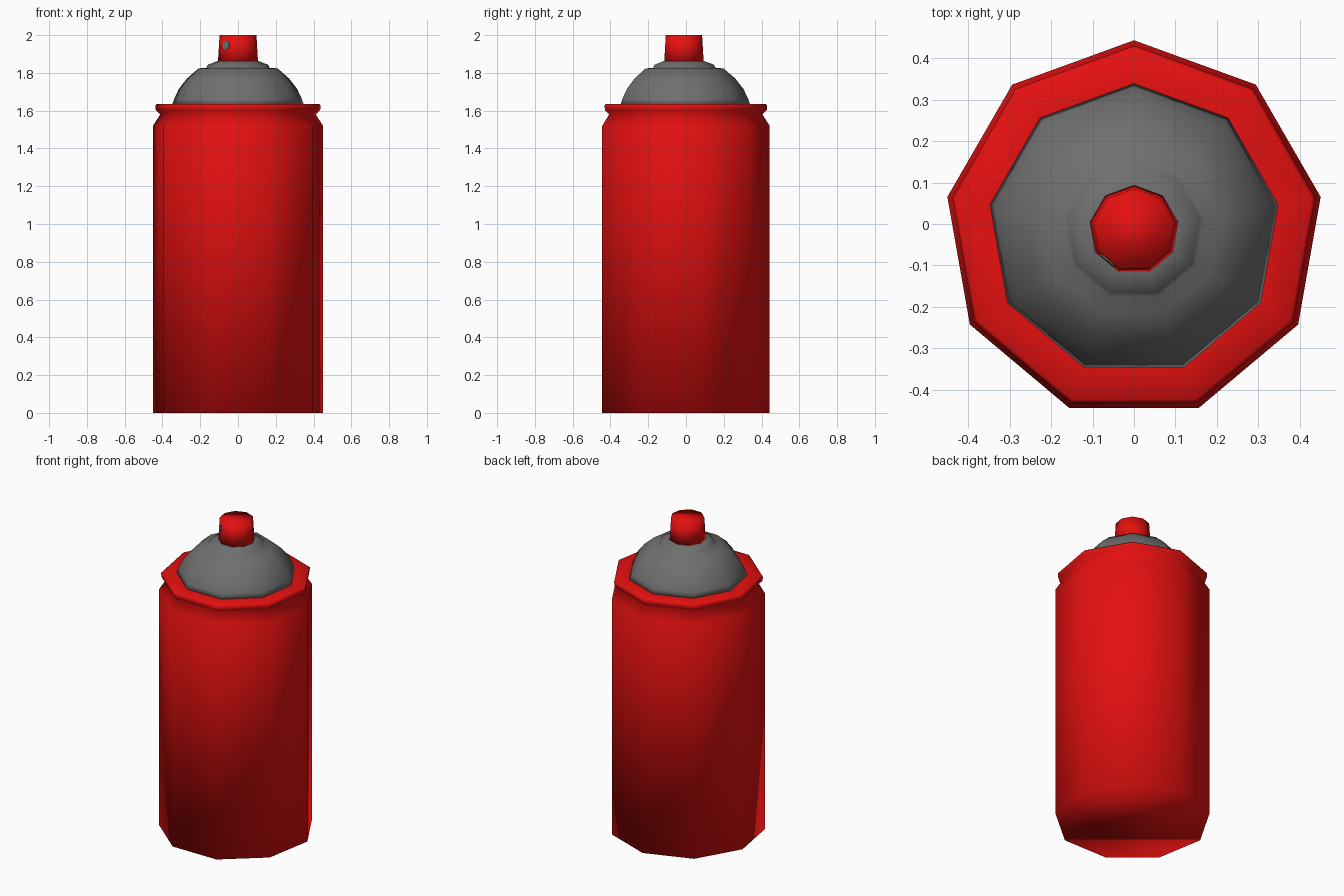
import bpy, bmesh, math
from mathutils import Matrix, Vector

if "Cube" in bpy.data.objects:
    bpy.data.objects.remove(bpy.data.objects["Cube"])

SIDES = 9
CY = -0.014  # nine-sided rings sit slightly off so the bounds are centred


def material(name, rgb):
    m = bpy.data.materials.new(name)
    m.diffuse_color = (*rgb, 1)
    m.use_nodes = True
    m.node_tree.nodes["Principled BSDF"].inputs["Base Color"].default_value = m.diffuse_color
    return m


red = material("red paint", (0.78, 0.005, 0.005))
grey = material("grey metal", (0.16, 0.16, 0.16))


def finish(name, bm, mat, smooth=True):
    bmesh.ops.recalc_face_normals(bm, faces=bm.faces)
    me = bpy.data.meshes.new(name)
    bm.to_mesh(me)
    bm.free()
    me.materials.append(mat)
    for p in me.polygons:
        p.use_smooth = smooth
    ob = bpy.data.objects.new(name, me)
    bpy.context.collection.objects.link(ob)
    return ob


def lathe(name, profile, mat):
    """Nine-sided turned solid from (radius, height) pairs, capped at both ends."""
    bm = bmesh.new()
    rings = []
    for r, z in profile:
        rings.append([bm.verts.new((r * math.cos(a), CY + r * math.sin(a), z))
                      for a in (math.pi / 2 + i * math.tau / SIDES for i in range(SIDES))])
    for lo, hi in zip(rings, rings[1:]):
        for i in range(SIDES):
            j = (i + 1) % SIDES
            bm.faces.new((lo[i], lo[j], hi[j], hi[i]))
    bm.faces.new(rings[0])
    bm.faces.new(rings[-1])
    return finish(name, bm, mat)


# Can body with pinched neck and rolled rim
lathe("can_body", [(0.457, 0), (0.457, 1.52), (0.418, 1.58), (0.442, 1.603),
                   (0.444, 1.628), (0.435, 1.636), (0.34, 1.634)], red)

# Domed metal shoulder with stepped valve seat
lathe("dome", [(0.354, 1.63), (0.342, 1.665), (0.318, 1.715), (0.275, 1.77),
               (0.212, 1.824), (0.171, 1.826), (0.162, 1.843), (0.112, 1.862)], grey)

# Spray button
lathe("spray_button", [(0.108, 1.855), (0.099, 2.0)], red)

# Spray hole disc on the front-left facet of the button
a = math.radians(-130)
d = 0.102 * math.cos(math.pi / SIDES)
bm = bmesh.new()
bmesh.ops.create_cone(bm, cap_ends=True, segments=8, radius1=0.024, radius2=0.024, depth=0.008)
rot = Vector((math.cos(a), math.sin(a), 0.06)).to_track_quat('Z', 'Y').to_matrix().to_4x4()
bm.transform(Matrix.Translation((d * math.cos(a), CY + d * math.sin(a), 1.947)) @ rot)
finish("spray_hole", bm, grey, smooth=False)
